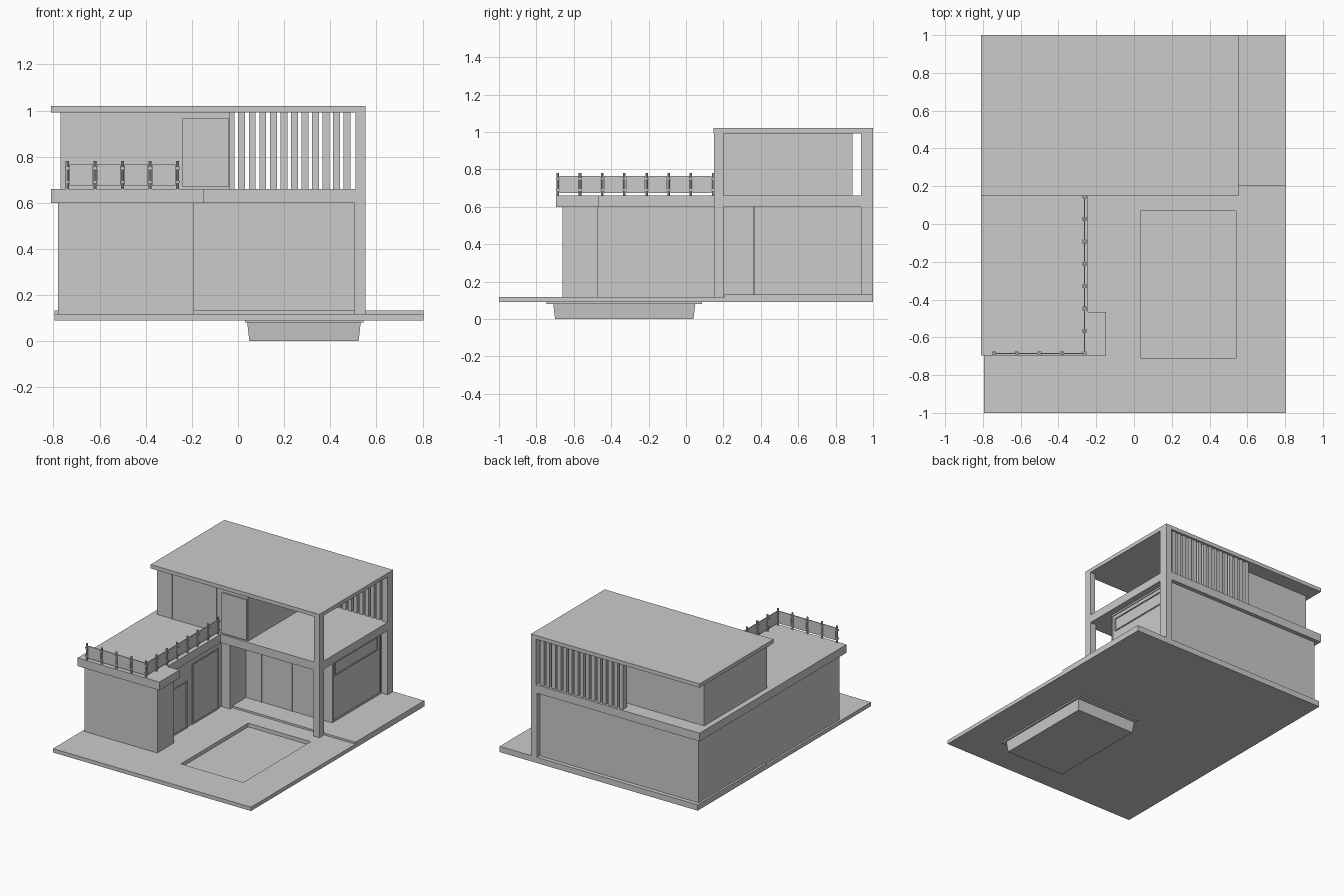
import bpy, bmesh

if "Cube" in bpy.data.objects:
    bpy.data.objects.remove(bpy.data.objects["Cube"])


def obj_from(bm, name):
    bmesh.ops.recalc_face_normals(bm, faces=bm.faces)
    me = bpy.data.meshes.new(name)
    bm.to_mesh(me)
    bm.free()
    ob = bpy.data.objects.new(name, me)
    bpy.context.collection.objects.link(ob)
    return ob


def prism(name, pts, z0, z1):
    """Extrude a plan outline from z0 to z1."""
    bm = bmesh.new()
    face = bm.faces.new([bm.verts.new((x, y, z0)) for x, y in pts])
    ext = bmesh.ops.extrude_face_region(bm, geom=[face])
    for v in ext["geom"]:
        if isinstance(v, bmesh.types.BMVert):
            v.co.z = z1
    return obj_from(bm, name)


def box(name, x, y, z):
    return prism(name, [(x[0], y[0]), (x[1], y[0]), (x[1], y[1]), (x[0], y[1])], *z)


def post(name, x, y, z0, z1, r):
    bm = bmesh.new()
    bmesh.ops.create_cone(bm, cap_ends=True, segments=8, radius1=r, radius2=r, depth=z1 - z0)
    bmesh.ops.translate(bm, verts=bm.verts, vec=(x, y, (z0 + z1) / 2))
    return obj_from(bm, name)


# Ground plate with pool opening, and the raised rear floor
ground = box("ground_plate", (-0.795, 0.805), (-1, 0.205), (0.09, 0.118))
cutter = box("pool_cutter", (0.035, 0.54), (-0.71, 0.068), (0.0, 0.3))
cutter.hide_render = True
cutter.hide_viewport = True
cutter.display_type = 'WIRE'
mod = ground.modifiers.new("pool_hole", 'BOOLEAN')
mod.operation = 'DIFFERENCE'
mod.solver = 'EXACT'
mod.object = cutter
box("rear_floor", (-0.795, 0.805), (0.205, 1), (0.09, 0.132))

# Pool: tapered basin and rim sheet at water level
basin = box("pool_basin", (0.04, 0.532), (-0.71, 0.05), (0.0, 0.082))
for v in basin.data.vertices:
    if v.co.z < 0.01:
        v.co.x += 0.009 if v.co.x < 0.28 else -0.009
        v.co.y += 0.01 if v.co.y < -0.3 else -0.01
box("pool_water", (0.03, 0.545), (-0.745, 0.085), (0.08, 0.091))

# Ground floor: left wing with recessed side, and rear rooms
prism("ground_floor_wing",
      [(-0.78, -0.66), (-0.19, -0.66), (-0.19, -0.47), (-0.26, -0.47), (-0.26, 0.18),
       (-0.19, 0.18), (-0.19, 0.97), (-0.78, 0.97)], 0.112, 0.605)
box("ground_floor_rear", (-0.19, 0.50), (0.365, 0.97), (0.125, 0.605))

# Terrace slab and roof
prism("terrace_slab",
      [(-0.81, -0.695), (-0.148, -0.695), (-0.148, -0.465), (-0.245, -0.465), (-0.245, 0.15),
       (0.553, 0.15), (0.553, 1), (-0.81, 1)], 0.60, 0.66)
box("roof", (-0.81, 0.553), (0.148, 1), (0.992, 1.02))

# Corner columns
for name, y in (("front_column", (0.15, 0.20)), ("rear_column", (0.935, 1.0))):
    box(name + "_lower", (0.505, 0.553), (y[0], min(y[1], 1)), (0.112, 0.60))
    box(name + "_upper", (0.51, 0.553), y, (0.66, 0.992))

# Upper room with door panel and window strip
box("upper_room", (-0.77, -0.035), (0.165, 0.89), (0.66, 0.992))
box("upper_door", (-0.24, -0.04), (0.153, 0.165), (0.67, 0.965))
for x in (-0.65, -0.29):
    box("upper_mullion", (x - 0.005, x + 0.005), (0.16, 0.165), (0.66, 0.992))

# Vertical screen slats along the rear
for i in range(15):
    x = 0.473 - i * 0.0457
    box("screen_slat", (x - 0.015, x + 0.015), (0.94, 0.985), (0.66, 0.992))


def frame_x(name, x, y, z, w=0.008, d=0.006):
    """Rectangular frame on a wall that faces +x."""
    for zz in ((z[0], z[0] + w), (z[1] - w, z[1])):
        box(name, (x, x + d), y, zz)
    for yy in ((y[0], y[0] + w), (y[1] - w, y[1])):
        box(name, (x, x + d), yy, (z[0] + w, z[1] - w))


# Side wall frame and high window
frame_x("side_wall_frame", 0.50, (0.365, 0.93), (0.132, 0.60), 0.012)
frame_x("side_window_frame", 0.50, (0.40, 0.895), (0.462, 0.562))

# Wing doors and windows
frame_x("wing_door_frame", -0.26, (-0.42, -0.22), (0.118, 0.46))
frame_x("wing_window_frame", -0.26, (-0.16, 0.14), (0.118, 0.56))

# Glazing bars on the rear room's front wall
for x in (-0.066, 0.18, 0.43):
    box("front_glazing_bar", (x - 0.005, x + 0.005), (0.359, 0.365), (0.132, 0.60))

# Terrace railing: posts with glass panels between
side = [(-0.262, 0.145 - i * 0.1186) for i in range(8)]
front = [(-0.262 - i * 0.1195, -0.685) for i in range(1, 5)]
path = side + front
for x, y in path:
    post("railing_post", x, y, 0.66, 0.782, 0.007)
for (xa, ya), (xb, yb) in zip(path, path[1:]):
    t, g = 0.003, 0.009
    if abs(xa - xb) < 0.001:
        box("railing_panel", (xa - t, xa + t), (yb + g, ya - g), (0.675, 0.765))
    else:
        box("railing_panel", (xb + g, xa - g), (ya - t, ya + t), (0.675, 0.765))
    # Small clamps joining panels to posts
    for z in (0.69, 0.75):
        for px, py in ((xa, ya), (xb, yb)):
            box("railing_clamp", (px - 0.01, px + 0.01), (py - 0.01, py + 0.01), (z - 0.005, z + 0.005))
